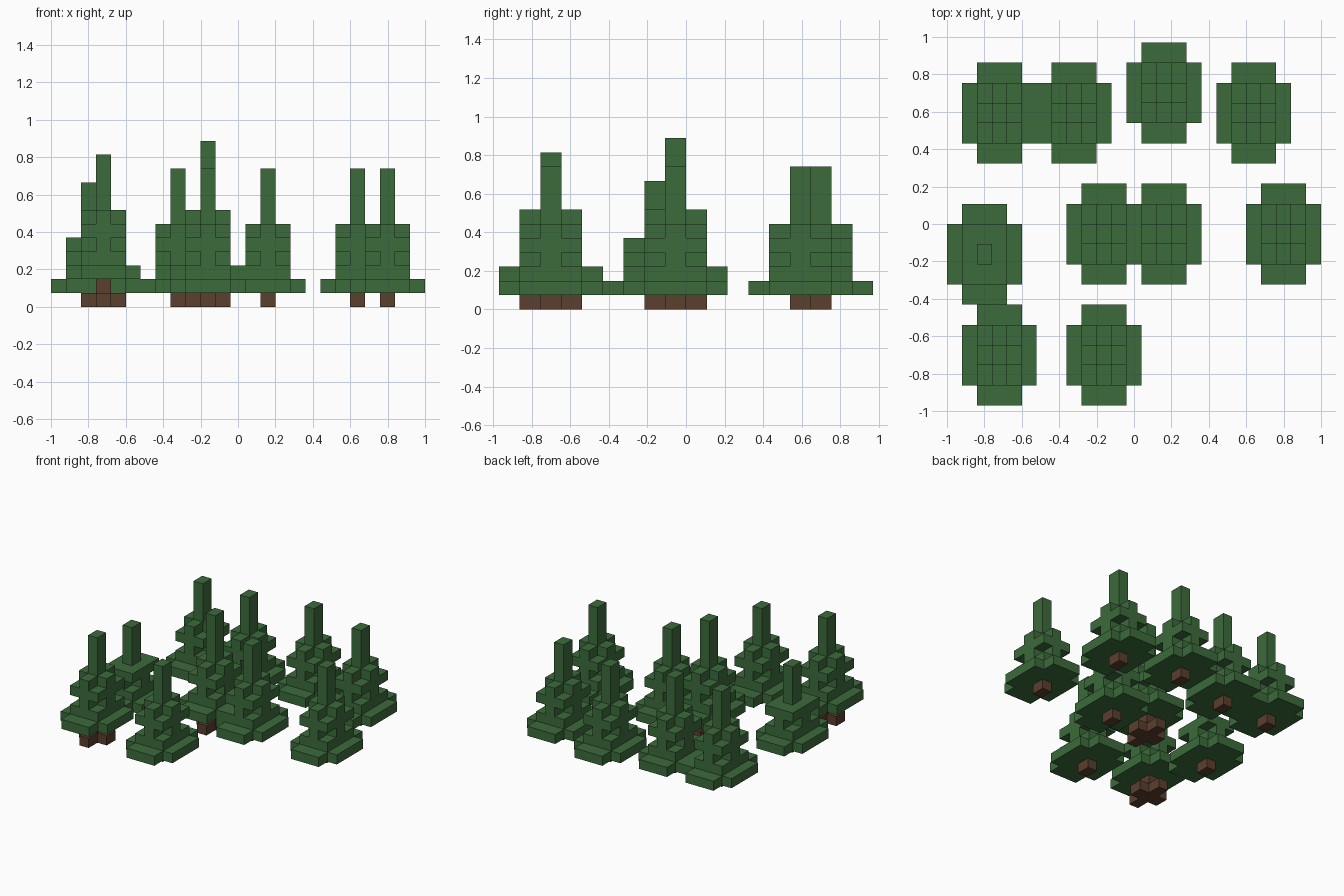
import bpy
import bmesh
from mathutils import Vector

old = bpy.data.objects.get("Cube")
if old:
    bpy.data.objects.remove(old, do_unlink=True)

# Size of one block and corner of the block grid
CELL = Vector((0.08, 0.1078, 0.074))
CORNER = Vector((-1.0, -0.97, 0.0))


def material(name, rgb):
    mat = bpy.data.materials.new(name)
    mat.use_nodes = True
    mat.diffuse_color = (*rgb, 1)
    mat.node_tree.nodes["Principled BSDF"].inputs["Base Color"].default_value = (*rgb, 1)
    return mat


GREEN = material("needle green", (0.045, 0.147, 0.045))
BROWN = material("bark brown", (0.105, 0.050, 0.027))


# Flat layer shapes, as block offsets around the stem
def square(r):
    return {(i, j) for i in range(-r, r + 1) for j in range(-r, r + 1)}


STEM = square(0)
BLOCK = square(1)
CROSS = {(i, j) for i, j in BLOCK if i * j == 0}
SKIRT = {(i, j) for i, j in square(2) if abs(i * j) < 4}


def stack(layers, column, row, bottom):
    return {(column + i, row + j, bottom + k)
            for k, layer in enumerate(layers) for i, j in layer}


def block_part(name, cells, neighbours, mat):
    """Outer skin of a set of blocks, leaving out faces against neighbours."""
    bm = bmesh.new()
    solid = cells | neighbours
    for cell in cells:
        centre = Vector(cell) + Vector((0.5, 0.5, 0.5))
        for axis in range(3):
            for side in (-1, 1):
                step = Vector((0, 0, 0))
                step[axis] = side
                if tuple(int(c) for c in Vector(cell) + step) in solid:
                    continue
                u, v = Vector((0, 0, 0)), Vector((0, 0, 0))
                u[(axis + 1) % 3] = 0.5
                v[(axis + 2) % 3] = 0.5 * side
                mid = centre + step / 2
                corners = (mid - u - v, mid + u - v, mid + u + v, mid - u + v)
                bm.faces.new([bm.verts.new(CORNER + p * CELL) for p in corners])
    # Weld the blocks and merge flat areas
    bmesh.ops.remove_doubles(bm, verts=bm.verts, dist=0.001)
    bmesh.ops.dissolve_limit(bm, angle_limit=0.01, verts=bm.verts, edges=bm.edges)
    mesh = bpy.data.meshes.new(name)
    bm.to_mesh(mesh)
    bm.free()
    mesh.materials.append(mat)
    bpy.context.collection.objects.link(bpy.data.objects.new(name, mesh))


def tree(name, column, row, roots=False, tiers=2, tip=4):
    trunk_layers = [CROSS, STEM] if roots else [STEM]
    crown_layers = [SKIRT, BLOCK, CROSS, BLOCK]
    if tiers == 2:
        crown_layers.append(CROSS)
    crown_layers += [STEM] * tip
    trunk = stack(trunk_layers, column, row, 0)
    crown = stack(crown_layers, column, row, len(trunk_layers))
    block_part(name + "_trunk", trunk, crown, BROWN)
    block_part(name + "_crown", crown, trunk, GREEN)


# Back row
tree("back_right_tree", 3, 14)
tree("back_inner_tree", 8, 14)
tree("back_middle_tree", 14, 15)
tree("back_left_tree", 20, 14)
# Middle row
tree("short_tree", 2, 7, tiers=1)
tree("tallest_tree", 10, 8, roots=True, tip=5)
tree("middle_tree", 14, 8)
tree("middle_left_tree", 22, 8)
# Front row
tree("front_rooted_tree", 3, 2, roots=True)
tree("front_tree", 10, 2)
